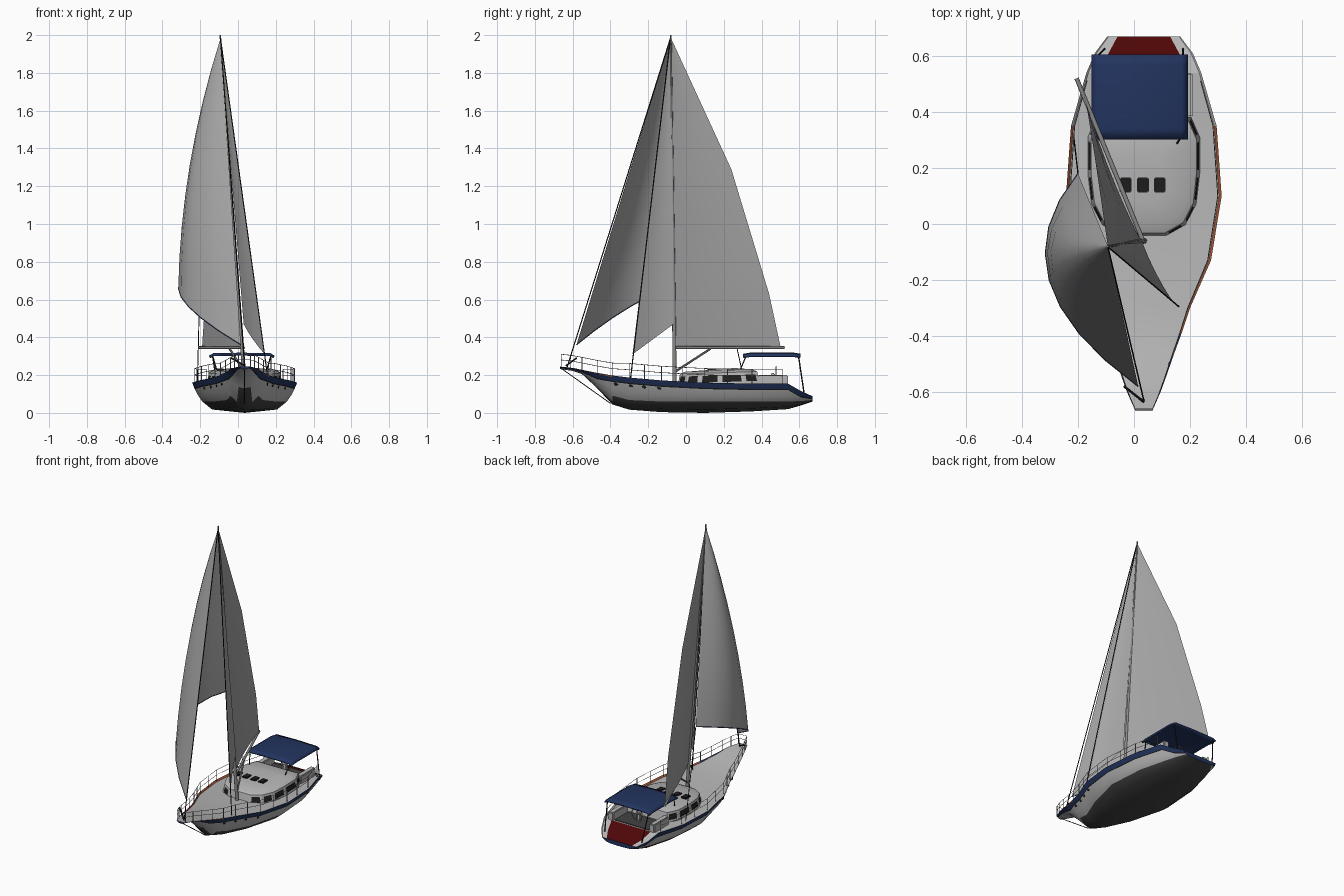
import bpy, bmesh, math
from mathutils import Vector as V

if "Cube" in bpy.data.objects:
    bpy.data.objects.remove(bpy.data.objects["Cube"])

CX = 0.035  # hull centreline


def mat(name, *c):
    m = bpy.data.materials.new(name)
    m.diffuse_color = (*c, 1)
    m.use_nodes = True
    m.node_tree.nodes["Principled BSDF"].inputs["Base Color"].default_value = m.diffuse_color
    return m


WHITE = mat("hull_white", .5, .5, .5)
DECK = mat("deck_grey", .47, .47, .47)
SAIL = mat("sail_grey", .385, .385, .385)
BLUE = mat("navy_blue", .016, .034, .115)
DARK = mat("bottom_dark_grey", .055, .055, .055)
BLACK = mat("black", .012, .012, .012)
RED = mat("transom_red", .075, .002, .002)
ORANGE = mat("rail_orange", .38, .1, .04)
METAL = mat("metal_grey", .25, .25, .25)


def finish(bm, name, mats, angle=35):
    bmesh.ops.recalc_face_normals(bm, faces=bm.faces[:])
    me = bpy.data.meshes.new(name)
    bm.to_mesh(me)
    bm.free()
    for m in mats:
        me.materials.append(m)
    me.shade_smooth()
    me.set_sharp_from_angle(angle=math.radians(angle))
    ob = bpy.data.objects.new(name, me)
    bpy.context.collection.objects.link(ob)
    return ob


def grid(name, rows, mats, pick=lambda i, j, c: 0, caps=None, angle=35):
    """Skin a grid of points; pick() chooses the material of each face."""
    bm = bmesh.new()
    vs = [[bm.verts.new(p) for p in r] for r in rows]
    for i in range(len(vs) - 1):
        for j in range(len(vs[0]) - 1):
            f = bm.faces.new((vs[i][j], vs[i][j+1], vs[i+1][j+1], vs[i+1][j]))
            f.material_index = pick(i, j, f.calc_center_median())
    if caps is not None:
        for r in (vs[0], vs[-1]):
            bm.faces.new(r).material_index = caps
    return finish(bm, name, mats, angle)


def rods(name, paths, r, m, r2=None, n=6):
    """Round bars along each path."""
    bm = bmesh.new()
    for pts in paths:
        for a, b in zip(pts, pts[1:]):
            a, b = V(a), V(b)
            d = b - a
            M = d.to_track_quat('Z', 'Y').to_matrix().to_4x4()
            M.translation = (a + b) / 2
            bmesh.ops.create_cone(bm, cap_ends=True, segments=n, radius1=r,
                                  radius2=r2 or r, depth=d.length, matrix=M)
    return finish(bm, name, [m], 50)


def box(name, lo, hi, m, bevel=0):
    bm = bmesh.new()
    bmesh.ops.create_cube(bm, size=1)
    for v in bm.verts:
        v.co = V([l + (h - l) * (c + .5) for l, h, c in zip(lo, hi, v.co)])
    if bevel:
        bmesh.ops.bevel(bm, geom=bm.edges[:], offset=bevel, segments=2, affect='EDGES')
    return finish(bm, name, [m])


# Hull stations: y, half width, sheer height, keel height
ST = [(-.668, .03, .245, .232), (-.6, .06, .238, .222), (-.55, .078, .228, .205),
      (-.47, .106, .212, .13), (-.39, .135, .198, .045), (-.3, .165, .187, .017),
      (-.13, .24, .172, .004), (.1, .278, .16, 0), (.35, .26, .155, .008),
      (.54, .205, .155, .02), (.61, .175, .115, .04), (.67, .13, .088, .06)]


def at(y):
    for a, b in zip(ST, ST[1:]):
        if y <= b[0]:
            t = (y - a[0]) / (b[0] - a[0])
            return [p + (q - p) * t for p, q in zip(a, b)][1:]
    return ST[-1][1:]


def power(y):
    return .5 + (.22 - .5) * min(1, max(0, (y + .35) / .35))


def side_x(y, z):
    w, zs, zk = at(y)
    return w * max(0, (z - zk) / (zs - zk)) ** power(y)


rows = []
for y, w, zs, zk in ST:
    h = zs - zk
    zb = zs - min(.028, .5 * h)
    zr = zb - min(.006, .1 * h)
    wl = min(max(.06, zk + .3 * h), zr - .1 * h)
    half = [(side_x(y, z), z) for z in (zs, zb, zr, (zr + wl) / 2, wl, zk + .3 * (wl - zk), zk)]
    rows.append([(CX - x, y, z) for x, z in half] + [(CX + x, y, z) for x, z in half[-2::-1]])


def hull_colour(i, j, c):
    """Blue band, black rubbing line, white side, dark bottom."""
    k = min(j, 11 - j)
    return (1, 3)[k] if k < 2 else 2 if k > 3 and c.z < .1 else 0


grid("hull", rows, [WHITE, BLUE, DARK, BLACK], hull_colour, caps=1)

# Deck with orange inner bulwark and red sloping transom
rows = []
for y, w, zs, zk in ST:
    k = min(1, (zs - zk) / .16)
    rows.append([(CX + s * w, y, zs - d * k) for s, d in
                 ((-1, 0), (-.965, .01), (-.72, .008), (.72, .008), (.965, .01), (1, 0))])
grid("deck", rows, [DECK, ORANGE, RED],
     lambda i, j, c: 1 if j in (0, 4) and -.62 < c.y < .23 else
     2 if j == 2 and c.y > .55 else 0, angle=20)

# Portholes along both bow sides
bm = bmesh.new()
for y in (-.37, -.29, -.22, -.14):
    for s in (-1, 1):
        z = at(y)[1] - .042
        new = bmesh.ops.create_uvsphere(bm, u_segments=8, v_segments=6, radius=1)["verts"]
        for v in new:
            v.co = V((CX + s * side_x(y, z) + v.co.x * .004, y + v.co.y * .013, z + v.co.z * .008))
finish(bm, "portholes", [BLACK])

# Cabin: outline walls with inset dark windows, crowned roof
half = [(.08, -.045), (.15, -.005), (.188, .07), (.2, .18), (.2, .31), (.165, .39)]
loop = half + [(-x, y) for x, y in half[::-1]]
bm = bmesh.new()
rings = []
for s, z0 in ((1, .15), (.94, .212), (.82, .224), (.4, .231)):
    rings.append([bm.verts.new((CX + x * s, .17 + (y - .17) * s, z0 + .03 * (y - .17))) for x, y in loop])
walls = []
for a, b in zip(rings, rings[1:]):
    for i in range(len(loop)):
        k = (i + 1) % len(loop)
        f = bm.faces.new((a[i], a[k], b[k], b[i]))
        if a is rings[0] and i not in (5, 11):
            walls.append(f)
bm.faces.new(rings[-1])
bmesh.ops.recalc_face_normals(bm, faces=bm.faces[:])
bmesh.ops.inset_individual(bm, faces=walls, thickness=.019, depth=0)
for f in walls:
    f.material_index = 1
finish(bm, "cabin", [DECK, BLACK], 30)
for i, x in enumerate((-.095, -.03, .032, .092)):
    box(f"roof_hatch_{i}", (x - .021, .112, .222), (x + .021, .166, .235), BLACK, .004)

# Cockpit: coamings, floor, wheel
for s, n in ((-1, "left"), (1, "right")):
    x = CX + s * .155
    box(f"coaming_{n}", (x - .02, .38, .14), (x + .02, .54, .2), DECK, .006)
box("cockpit_floor", (CX - .13, .39, .145), (CX + .13, .53, .153), DARK)
box("steering_post", (CX - .012, .45, .15), (CX + .012, .47, .21), WHITE, .003)
ring = [(CX + .04 * math.cos(a * math.pi / 6), .477, .205 + .04 * math.sin(a * math.pi / 6))
        for a in range(13)]
rods("steering_wheel", [ring, [ring[0], ring[6]], [ring[3], ring[9]]], .003, METAL)

# Sun canopy and its frame
rows = []
for y, d in ((.303, .006), (.34, 0), (.57, 0), (.605, .006)):
    rows.append([(.02 + x, y, .314 - d - e) for x, e in
                 ((-.17, .014), (-.15, .003), (0, 0), (.15, .003), (.17, .014))])
ob = grid("canopy", rows, [BLUE])
so = ob.modifiers.new("thickness", 'SOLIDIFY')
so.thickness = .01
so.offset = 0
legs = []
for s in (-1, 1):
    x = .02 + s * .155
    legs += [[(x, .595, .305), (CX + s * .14, .625, .105)],
             [(x, .32, .305), (x - s * .03, .275, .2)]]
rods("canopy_frame", legs, .0035, BLACK)


# Guard rails: two wires round the bow, with posts
def rail_path(h):
    ys = [.51, .35, .22, .1, -.02, -.13, -.22, -.3, -.39, -.47, -.55, -.61, -.66]
    side = [(at(y)[0] * .95, y, at(y)[1] + h * (.066 if y < -.3 else .075)) for y in ys]
    return [(CX + x, y, z) for x, y, z in side] + [(CX - x, y, z) for x, y, z in side[::-1]]


top, low = rail_path(1), rail_path(0)
rods("guard_wires", [top, rail_path(.55)], .0016, METAL, n=4)
rods("guard_posts", [[a, b] for a, b in zip(low, top)], .0022, METAL, n=5)

# Spars
HEAD = V((-.093, -.082, 1.985))
rods("mast", [[(CX, -.06, .16), (-.094, -.08, 2)]], .011, METAL, .004, n=10)
rods("boom", [[(.03, -.055, .345), (-.205, .52, .345)]], .008, METAL, n=8)
rods("boom_strut", [[(.032, -.055, .22), (-.045, .13, .34)]], .006, METAL)

# Standing and running lines
rods("stays", [[(CX, -.63, .24), HEAD], [(.16, -.295, .17), HEAD]], .003, BLACK)
rods("lines", [[(-.2, .18, .75), (-.215, .31, .16)],
               [(CX, -.66, .235), (CX, -.4, .05)]], .0025, BLACK, n=5)
rods("anchor", [[(-.035, -.58, .29), (.035, -.635, .25)]], .005, BLACK)


# Sails: skinned between a front edge and a back edge, with a belly
def sail(name, luff, leech, belly, lift=0, nu=8, per=4):
    rows = []
    n = (len(luff) - 1) * per
    for k in range(n + 1):
        i = min(k // per, len(luff) - 2)
        t = k / per - i
        v = k / n
        a = V(luff[i]).lerp(V(luff[i+1]), t)
        b = V(leech[i]).lerp(V(leech[i+1]), t)
        row = []
        for j in range(nu + 1):
            u = j / nu
            q = 4 * u * (1 - u)
            row.append(a.lerp(b, u) + V((-belly * q * (1 - v * v), 0, lift * q * (1 - v))))
        rows.append(row)
    rows[-1] = [HEAD.lerp(V(rows[-1][-1]), j / nu * .98 + .02) for j in range(nu + 1)]
    grid(name, rows, [SAIL], angle=60)
    return rows


near = HEAD + V((-.001, .006, -.008))
g = sail("front_sail", [(.015, -.58, .36), HEAD], [(-.2, .18, .75), near], .21, .06, per=8)
rods("front_sail_foot_cord", [g[0]], .0025, BLUE, n=5)


def mast_at(z):
    t = (z - .16) / 1.84
    return (CX - .129 * t, -.053 - .02 * t, z)


sail("main_sail", [mast_at(.352), mast_at(.63), mast_at(1.29), HEAD],
     [(-.19, .5, .352), (-.172, .44, .63), (-.14, .24, 1.29), near], .015)
sail("inner_sail", [(.142, -.283, .31), HEAD], [(.03, -.066, .47), near], .008, nu=4)
